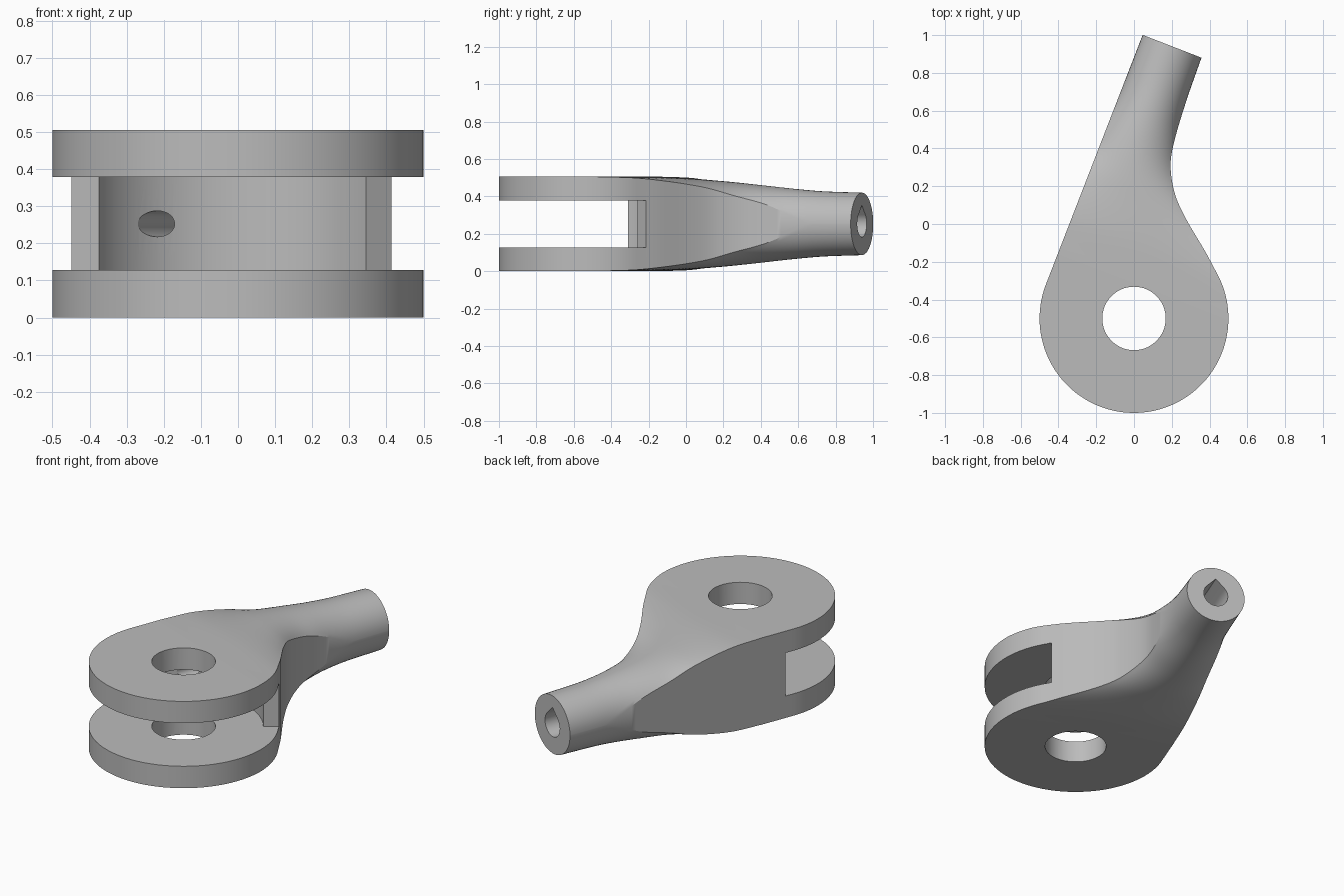
import bpy, bmesh
from math import sin, cos, asin, sqrt, radians, pi
from mathutils import Vector

if "Cube" in bpy.data.objects:
    bpy.data.objects.remove(bpy.data.objects["Cube"])

# Frame of the part: u runs along the shank, v across it, from the pin centre
MID = 0.2525
PIN = Vector((0, -0.5, MID))
ANG = radians(21.2)
U = Vector((sin(ANG), cos(ANG), 0))
V = Vector((cos(ANG), -sin(ANG), 0))
X, Y, Z = Vector((1, 0, 0)), Vector((0, 1, 0)), Vector((0, 0, 1))
R, SHANK_R, END = 0.5, 0.167, 1.416
AXIS_V = SHANK_R - R

grey = bpy.data.materials.new("plain grey")
grey.use_nodes = True
grey.diffuse_color = (0.5, 0.5, 0.5, 1)
grey.node_tree.nodes["Principled BSDF"].inputs["Base Color"].default_value = (0.5, 0.5, 0.5, 1)


def curve(pts, x):
    """Smooth interpolation through (x, value) points."""
    if x <= pts[0][0]:
        return pts[0][1]
    if x >= pts[-1][0]:
        return pts[-1][1]

    def slope(i):
        a, b = pts[max(i - 1, 0)], pts[min(i + 1, len(pts) - 1)]
        return (b[1] - a[1]) / (b[0] - a[0])
    i = max(k for k in range(len(pts) - 1) if pts[k][0] <= x)
    (x0, y0), (x1, y1) = pts[i], pts[i + 1]
    d = x1 - x0
    t = (x - x0) / d
    return (y0 * (1 + 2 * t) * (1 - t) ** 2 + slope(i) * d * t * (1 - t) ** 2
            + y1 * t * t * (3 - 2 * t) + slope(i + 1) * d * t * t * (t - 1))


def loft(name, rings):
    """Skin closed rings of equal length and cap both ends."""
    bm = bmesh.new()
    rows = [[bm.verts.new(p) for p in ring] for ring in rings]
    n = len(rows[0])
    for a, b in zip(rows, rows[1:]):
        for i in range(n):
            j = (i + 1) % n
            bm.faces.new((a[i], a[j], b[j], b[i]))
    bm.faces.new(rows[0])
    bm.faces.new(rows[-1])
    bmesh.ops.recalc_face_normals(bm, faces=bm.faces)
    me = bpy.data.meshes.new(name)
    bm.to_mesh(me)
    bm.free()
    me.materials.append(grey)
    ob = bpy.data.objects.new(name, me)
    bpy.context.collection.objects.link(ob)
    return ob


def prism(name, profile, origin, ex, ey, ez, low, high):
    return loft(name, [[origin + ex * a + ey * b + ez * h for a, b in profile]
                       for h in (low, high)])


def arc(r, start, stop, n):
    return [(r * cos(radians(start + (stop - start) * i / n)),
             r * sin(radians(start + (stop - start) * i / n))) for i in range(n + 1)]


# Outline of the right flank, half height, and half height of the flat side wall
FLANK = [(.393, .309), (.464, .227), (.586, .072), (.686, -.031), (.816, -.109),
         (.934, -.138), (1.17, -.158), (END, AXIS_V + SHANK_R)]
HEIGHT = [(.2, MID), (.4, .249), (.62, .231), (.72, .221), (.94, .197),
          (1.06, .185), (1.2, .174), (END, SHANK_R)]
WALL = [(.2, MID), (.4, .243), (.627, .2), (.78, .15), (.95, .1), (1.2, 0), (END, 0)]


def section(u, n=24):
    round_v = sqrt(max(R * R - u * u, 0))
    left = -round_v if u < 0 else -R
    right = round_v if u < FLANK[0][0] else curve(FLANK, u)
    h = curve(HEIGHT, u)
    e = min(max(curve(WALL, u), 0.002), h * 0.99995)
    t0 = asin(e / h)
    c, w = (left + right) / 2, (right - left) / 2
    top = []
    for i in range(n + 1):
        t = t0 + (pi - 2 * t0) * i / n
        top.append((c + w * cos(t) / cos(t0), h * sin(t)))
    ring = top + [(v, -z) for v, z in reversed(top)]
    return [PIN + U * u + V * v + Z * z for v, z in ring]


# Body: round eye blending into the cylindrical shank
stations = [R * sin(radians(a)) for a in range(-88, 52, 3)]
stations += [0.4 + (END - 0.4) * i / 44 for i in range(45)]
body = loft("clevis_body", [section(u) for u in stations])

# Cutters: pin hole, fork slot, cord bore and teardrop socket
slot = arc(0.42, 34.8, 153.1, 40) + arc(0.8, 153.1, 394.8, 40)
drop = [(0, 0.1)] + arc(0.07, 135, 405, 32)
shank = PIN + V * AXIS_V
cutters = [
    prism("pin_hole_cutter", arc(0.168, 0, 354, 59), PIN, X, Y, Z, -0.5, 0.5),
    prism("slot_cutter", slot, PIN, X, Y, Z, -0.125, 0.126),
    prism("bore_cutter", arc(0.035, 0, 350, 35), shank, V, Z, U, 0.05, 1.3),
    prism("socket_cutter", drop, shank, V, Z, U, 0.9, 1.6),
]
bpy.ops.object.select_all(action='DESELECT')
bpy.context.view_layer.objects.active = body
body.select_set(True)
for cutter in cutters:
    cutter.hide_render = True
    mod = body.modifiers.new(cutter.name, 'BOOLEAN')
    mod.operation = 'DIFFERENCE'
    mod.solver = 'EXACT'
    mod.object = cutter
    bpy.ops.object.modifier_apply(modifier=mod.name)
    bpy.data.objects.remove(cutter)

bpy.ops.object.shade_smooth_by_angle(angle=radians(25))
